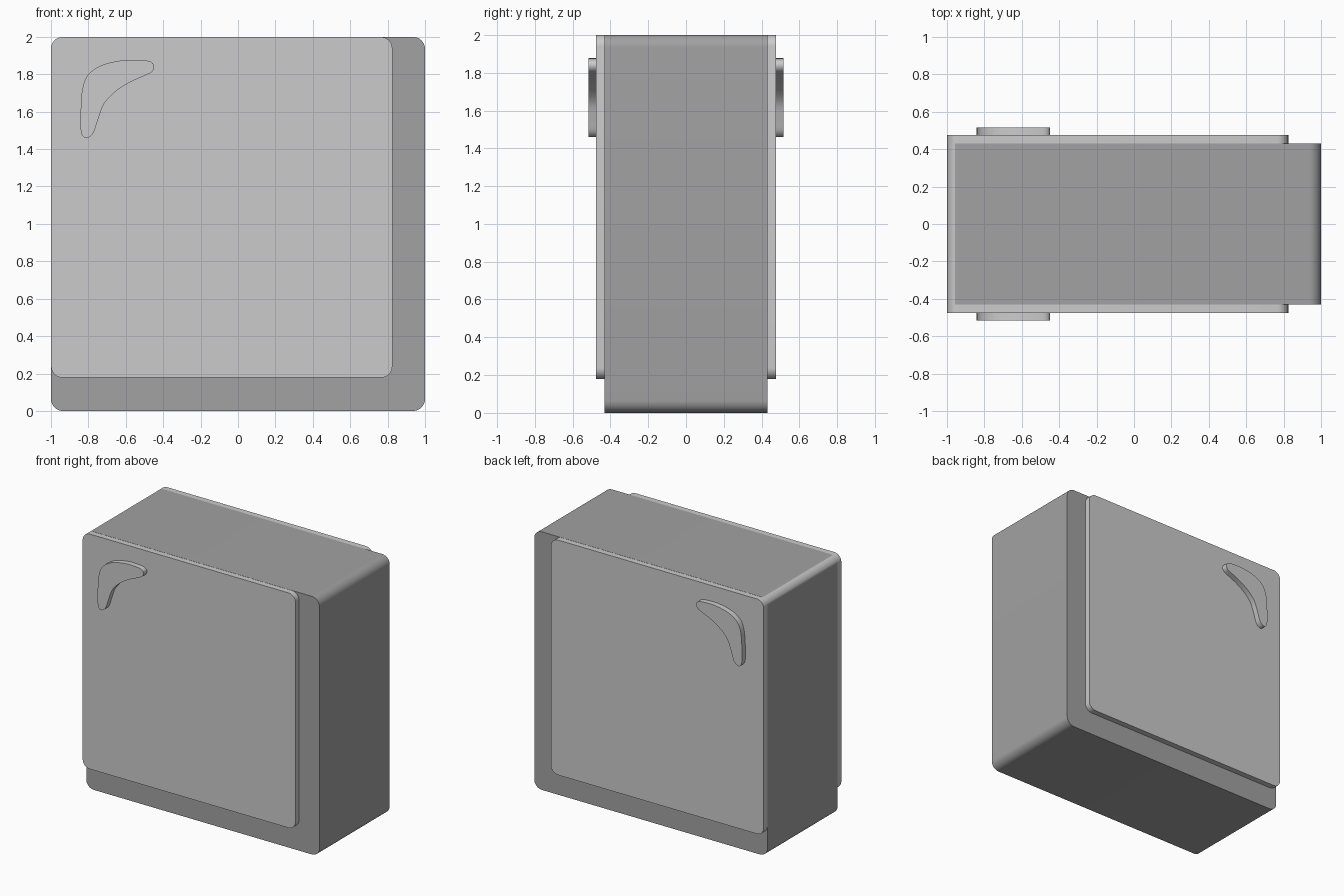
import bpy, bmesh
from math import cos, sin, pi, radians
from mathutils import Vector

if "Cube" in bpy.data.objects:
    bpy.data.objects.remove(bpy.data.objects["Cube"])


def prism(name, outline, half_depth, colour=None):
    """Extrude an (x, z) outline symmetrically along y."""
    bm = bmesh.new()
    front = bm.faces.new([bm.verts.new((x, -half_depth, z)) for x, z in outline])
    ext = bmesh.ops.extrude_face_region(bm, geom=[front], use_keep_orig=True)
    verts = [g for g in ext["geom"] if isinstance(g, bmesh.types.BMVert)]
    bmesh.ops.translate(bm, verts=verts, vec=(0, 2 * half_depth, 0))
    bmesh.ops.recalc_face_normals(bm, faces=bm.faces)
    mesh = bpy.data.meshes.new(name)
    bm.to_mesh(mesh)
    bm.free()
    ob = bpy.data.objects.new(name, mesh)
    bpy.context.collection.objects.link(ob)
    if colour:
        mat = bpy.data.materials.new(name + "_grey")
        mat.diffuse_color = colour
        mat.use_nodes = True
        mat.node_tree.nodes["Principled BSDF"].inputs["Base Color"].default_value = mat.diffuse_color
        mesh.materials.append(mat)
    bpy.ops.object.select_all(action="DESELECT")
    ob.select_set(True)
    bpy.context.view_layer.objects.active = ob
    bpy.ops.object.shade_smooth_by_angle(angle=radians(35))
    return ob


def rounded_rect(x0, x1, z0, z1, r, steps=10):
    corners = [(x1 - r, z1 - r), (x0 + r, z1 - r), (x0 + r, z0 + r), (x1 - r, z0 + r)]
    return [(cx + r * cos((q + i / steps) * pi / 2), cz + r * sin((q + i / steps) * pi / 2))
            for q, (cx, cz) in enumerate(corners) for i in range(steps + 1)]


def smooth_loop(points, steps=5):
    """Closed Catmull-Rom curve through the points."""
    pts, n, out = [Vector(p) for p in points], len(points), []
    for i in range(n):
        a, b, c, d = (pts[(i + k - 1) % n] for k in range(4))
        for s in range(steps):
            t = s / steps
            out.append(0.5 * (2 * b + (c - a) * t + (2 * a - 5 * b + 4 * c - d) * t * t
                              + (3 * b - a - 3 * c + d) * t ** 3))
    return out


# Dark main block
prism("shadow_block", rounded_rect(-1, 1, 0, 2, 0.065), 0.43, (0.36, 0.36, 0.36, 1))

# Lighter block running through it, proud at front and back
prism("light_block", rounded_rect(-0.999, 0.825, 0.178, 1.999, 0.06), 0.475)

# Curved highlight in the upper corner, raised on both faces
glint = [(-0.449, 1.84), (-0.46, 1.863), (-0.497, 1.874), (-0.604, 1.876), (-0.711, 1.855),
         (-0.775, 1.822), (-0.813, 1.78), (-0.834, 1.71), (-0.841, 1.61), (-0.841, 1.505),
         (-0.829, 1.468), (-0.805, 1.46), (-0.773, 1.487), (-0.749, 1.556), (-0.717, 1.64),
         (-0.658, 1.705), (-0.578, 1.757), (-0.487, 1.798), (-0.459, 1.815)]
prism("corner_highlight", smooth_loop(glint), 0.517)
